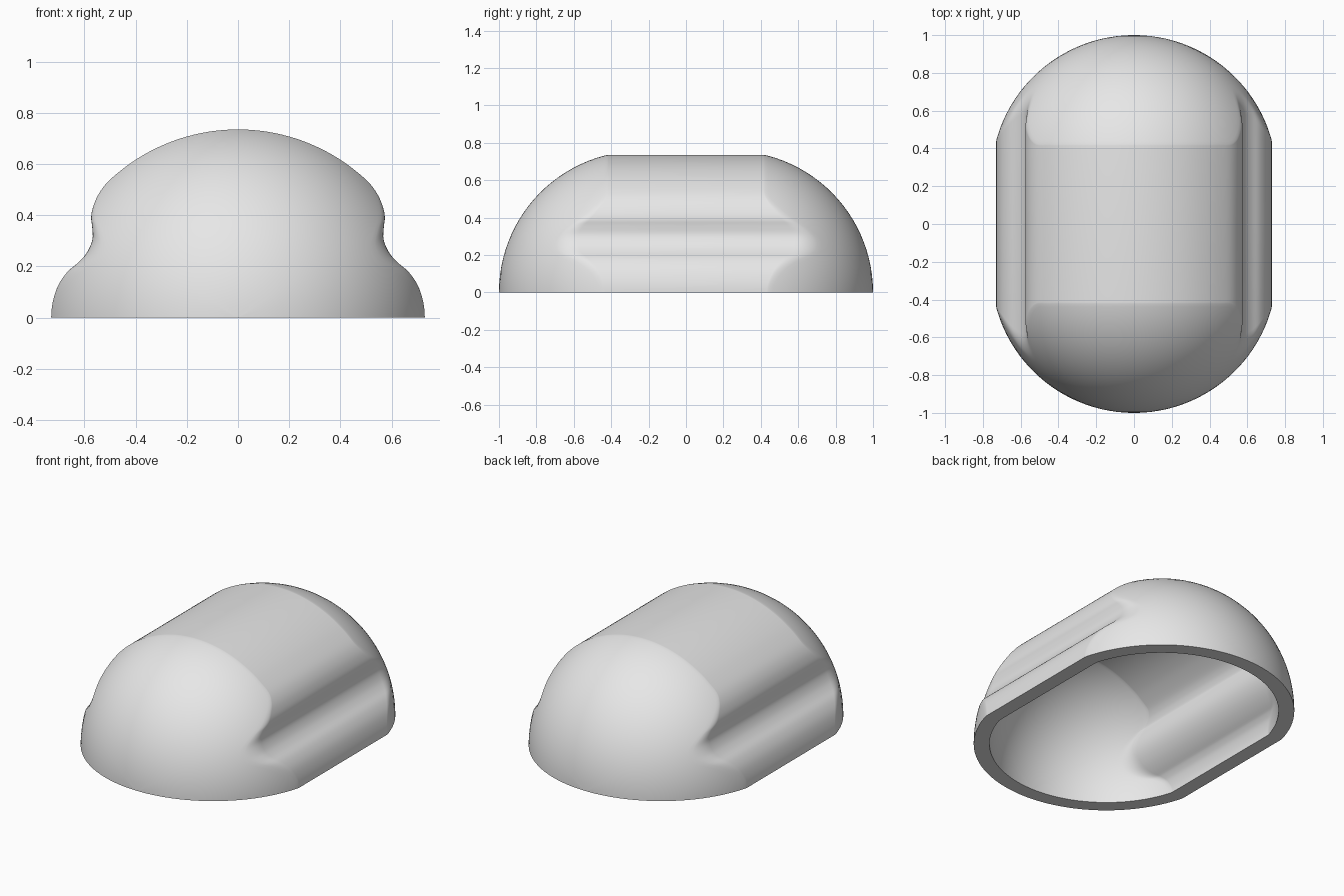
import bpy, bmesh, math
from mathutils import Vector

if "Cube" in bpy.data.objects:
    bpy.data.objects.remove(bpy.data.objects["Cube"])

HALF = 0.244    # sphere centres of the rounded ends sit at y = +-HALF
RADIUS = 0.756  # radius of the rounded ends
WALL = 0.09     # shell thickness
DOME = 0.735    # radius of the vaulted roof

# Half cross-section (x, z): lower lobe, side groove, shoulder, then roof arc
side = [(0.73, 0), (0.724, 0.06), (0.703, 0.125), (0.667, 0.178), (0.622, 0.217),
        (0.59, 0.255), (0.569, 0.305), (0.570, 0.355), (0.574, 0.39),
        (0.567, 0.43), (0.545, 0.482), (0.505, 0.534)]
side += [(DOME * math.cos(math.radians(a)), DOME * math.sin(math.radians(a)))
         for a in range(54, 91, 6)]
half = [Vector(p) for p in side]
ctrl = half + [Vector((-p.x, p.y)) for p in reversed(half[:-1])]


def smooth(points, steps=4):
    """Catmull-Rom curve through the points, mirrored below z = 0 at the ends."""
    flip = lambda p: Vector((p.x, -p.y))
    pts = [flip(points[1])] + points + [flip(points[-2])]
    out = []
    for a, b, c, d in zip(pts, pts[1:], pts[2:], pts[3:]):
        for k in range(steps):
            t = k / steps
            out.append(0.5 * (2 * b + (c - a) * t + (2 * a - 5 * b + 4 * c - d) * t * t
                              + (3 * b - a - 3 * c + d) * t ** 3))
    return out + [points[-1].copy()]


def inset(points, dist):
    """Move the section inward along its normals."""
    out = []
    for i, p in enumerate(points):
        if i in (0, len(points) - 1):
            out.append(Vector((p.x - math.copysign(dist, p.x), 0)))
            continue
        d = (points[i + 1] - points[i - 1]).normalized()
        out.append(p + Vector((-d.y, d.x)) * dist)
    return out


def column(p, radius, dome):
    """Points running along y for one section point, from front pole to back pole."""
    def cap(t):
        q = p * t
        return Vector((q.x, HALF + math.sqrt(max(radius ** 2 - q.length_squared, 0)), q.y))
    # the groove ends get a wider blend than the roof seam
    blend = 0.006 + 0.6 * max(0, dome - p.length)
    corner = cap(1)
    start = corner - Vector((0, blend, 0))
    t_end = 1 - blend
    end = cap(t_end)
    back = [Vector((start.x, 0, start.z))]
    for k in range(7):
        u = k / 6
        back.append(start * (1 - u) ** 2 + corner * 2 * u * (1 - u) + end * u * u)
    a0 = math.asin(t_end * p.length / radius)
    n = 22
    for k in range(1, n + 1):
        back.append(cap(math.sin(a0 * (1 - k / n)) * radius / p.length))
    front = [Vector((v.x, -v.y, v.z)) for v in reversed(back[1:])]
    return front + back


bm = bmesh.new()


def skin(section, radius, dome):
    grid = [[bm.verts.new(v) for v in column(p, radius, dome)] for p in section]
    for a, b in zip(grid, grid[1:]):
        for i in range(len(a) - 1):
            bm.faces.new((a[i], a[i + 1], b[i + 1], b[i]))
    return grid


# Outer and inner skins, joined by a flat rim on the ground
section = smooth(ctrl)
outer = skin(section, RADIUS, DOME)
inner = skin(inset(section, WALL), RADIUS - WALL, DOME - WALL)
for e in (0, -1):
    o, n = outer[e], inner[e]
    for i in range(len(o) - 1):
        bm.faces.new((o[i], o[i + 1], n[i + 1], n[i]))
bmesh.ops.remove_doubles(bm, verts=bm.verts, dist=0.00005)
bmesh.ops.dissolve_degenerate(bm, edges=bm.edges, dist=0.00005)
bmesh.ops.recalc_face_normals(bm, faces=bm.faces)

mesh = bpy.data.meshes.new("shell_cover")
bm.to_mesh(mesh)
bm.free()
shell = bpy.data.objects.new("shell_cover", mesh)
bpy.context.collection.objects.link(shell)

grey = bpy.data.materials.new("light grey")
grey.diffuse_color = (0.8, 0.8, 0.8, 1)
grey.use_nodes = True
grey.node_tree.nodes["Principled BSDF"].inputs["Base Color"].default_value = grey.diffuse_color
mesh.materials.append(grey)

# Smooth skins with a crisp rim
bpy.context.view_layer.objects.active = shell
shell.select_set(True)
bpy.ops.object.shade_smooth_by_angle(angle=math.radians(40))
